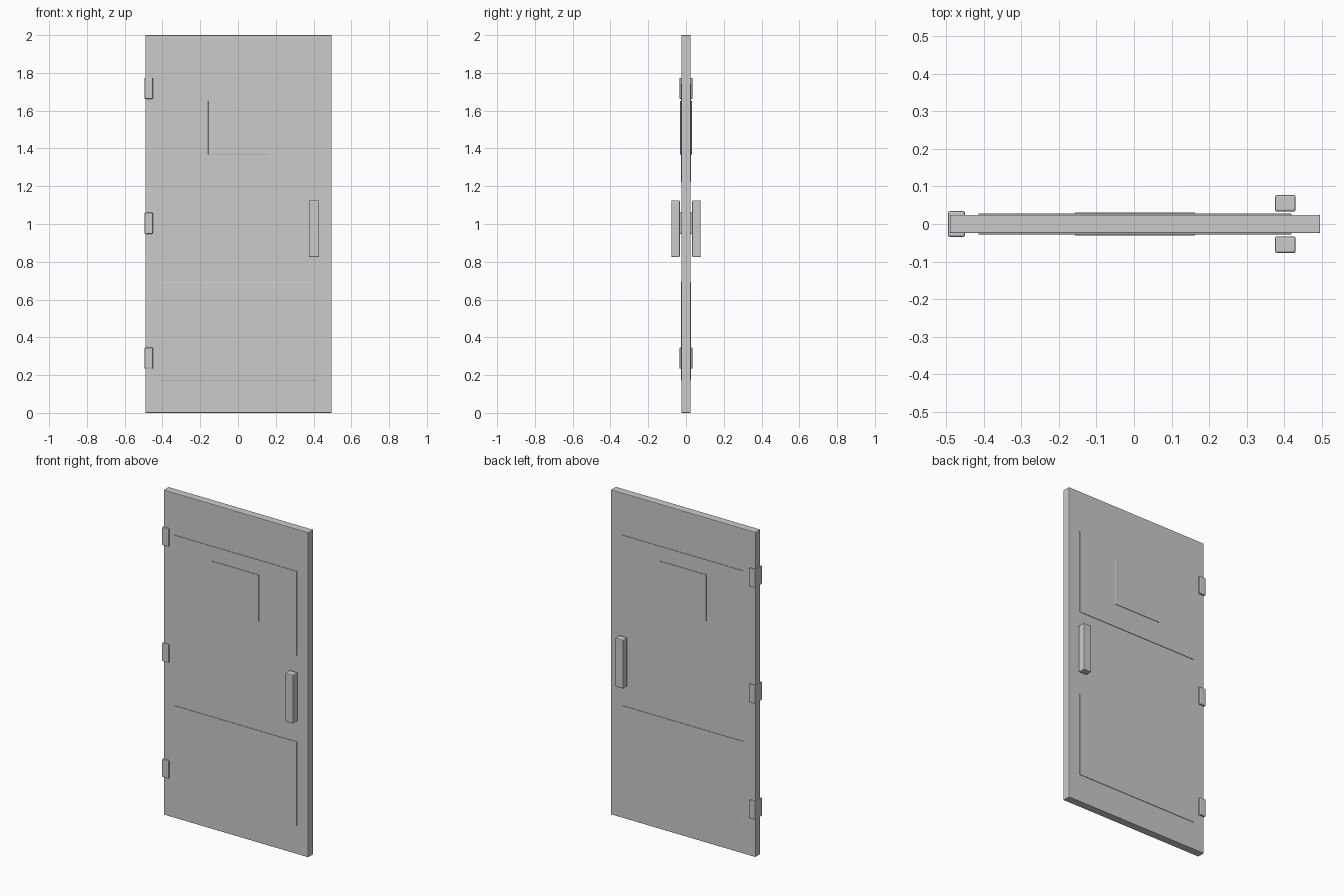
import bpy
import bmesh

if "Cube" in bpy.data.objects:
    bpy.data.objects.remove(bpy.data.objects["Cube"])


def block(name, x, y, z, bevel=0.0):
    """Box given by (min, max) on each axis, with an optional small bevel."""
    bm = bmesh.new()
    bmesh.ops.create_cube(bm, size=1)
    for v in bm.verts:
        v.co = [lo + (c + 0.5) * (hi - lo) for c, (lo, hi) in zip(v.co, (x, y, z))]
    mesh = bpy.data.meshes.new(name)
    bm.to_mesh(mesh)
    bm.free()
    ob = bpy.data.objects.new(name, mesh)
    bpy.context.collection.objects.link(ob)
    if bevel:
        mod = ob.modifiers.new("soft_edges", 'BEVEL')
        mod.width = bevel
        mod.segments = 2
    return ob


CX = 0.0025  # the slab sits slightly off centre because the hinges stick out

# Door slab
block("door_slab", (CX - 0.4925, CX + 0.4925), (-0.0245, 0.0245), (0, 2), 0.003)

# Raised panels, showing on both faces
for name, low, high in (("lower_panel", 0.172, 0.692), ("upper_panel", 1.222, 1.742)):
    block(name, (CX - 0.416, CX + 0.416), (-0.0275, 0.0275), (low, high), 0.001)

# Window plate
block("window_plate", (CX - 0.16, CX + 0.16), (-0.0305, 0.0305), (1.366, 1.652), 0.001)

# Pull handles, front and back
for side, s in (("front", -1), ("back", 1)):
    y = sorted((s * 0.033, s * 0.077))
    block(side + "_handle", (0.375, 0.43), y, (0.825, 1.125), 0.005)

# Hinges wrapping the left edge
for name, z in (("bottom", 0.29), ("middle", 1.004), ("top", 1.718)):
    block(name + "_hinge", (-0.495, -0.45), (-0.0345, 0.0345), (z - 0.056, z + 0.056), 0.005)
